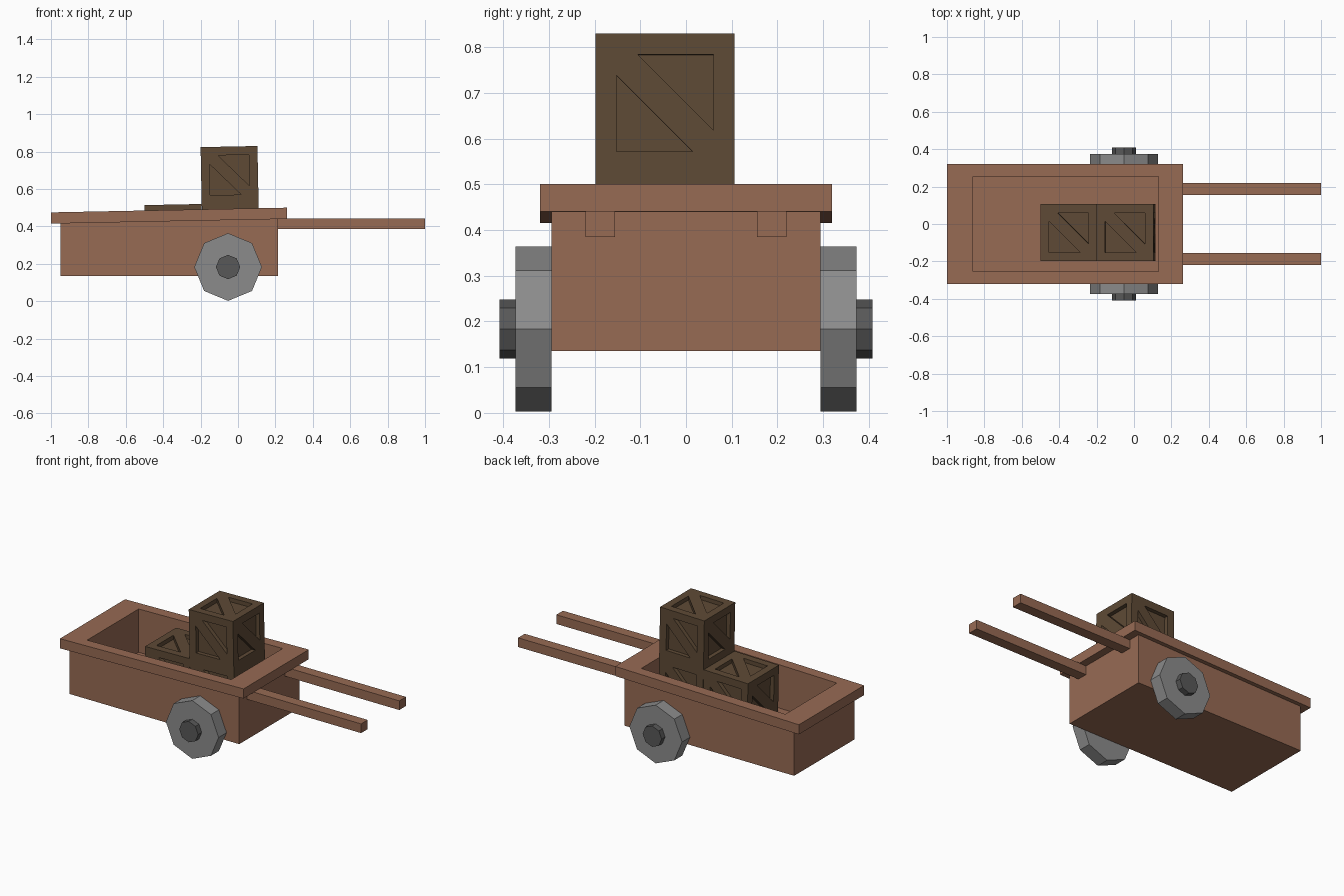
import bpy, bmesh, math
from mathutils import Matrix, Vector

cube = bpy.data.objects.get("Cube")
if cube:
    bpy.data.objects.remove(cube, do_unlink=True)


def material(name, rgb):
    mat = bpy.data.materials.new(name)
    mat.use_nodes = True
    color = (*rgb, 1)
    mat.diffuse_color = color
    mat.node_tree.nodes["Principled BSDF"].inputs["Base Color"].default_value = color
    return mat


cart_wood = material("cart_wood", (0.31, 0.145, 0.088))
crate_wood = material("crate_wood", (0.112, 0.068, 0.036))
wheel_grey = material("wheel_grey", (0.26, 0.26, 0.26))
hub_grey = material("hub_grey", (0.098, 0.098, 0.098))


def finish(name, bm, mat):
    bmesh.ops.remove_doubles(bm, verts=bm.verts, dist=1e-5)
    bmesh.ops.recalc_face_normals(bm, faces=bm.faces)
    mesh = bpy.data.meshes.new(name)
    bm.to_mesh(mesh)
    bm.free()
    mesh.materials.append(mat)
    obj = bpy.data.objects.new(name, mesh)
    bpy.context.collection.objects.link(obj)
    return obj


def box(name, x, y, z, mat):
    bm = bmesh.new()
    size = [b - a for a, b in (x, y, z)]
    mid = [(a + b) / 2 for a, b in (x, y, z)]
    bmesh.ops.create_cube(bm, size=1, matrix=Matrix.Translation(mid) @ Matrix.Diagonal((*size, 1)))
    return finish(name, bm, mat)


def disc(name, radius, x, z, y0, y1, mat):
    bm = bmesh.new()
    bmesh.ops.create_cone(
        bm, cap_ends=True, segments=8, radius1=radius, radius2=radius, depth=abs(y1 - y0),
        matrix=Matrix.Translation((x, (y0 + y1) / 2, z)) @ Matrix.Rotation(math.pi / 2, 4, "X"))
    return finish(name, bm, mat)


# Tray: rectangular rings from the underside, round the rim, down to the inner floor
SLOPE = 0.02
rings = [  # x min, x max, half width, height at x = 0, slope
    (-0.95, 0.215, 0.295, 0.135, 0),
    (-0.95, 0.215, 0.295, 0.435, SLOPE),
    (-1.0, 0.262, 0.32, 0.435, SLOPE),
    (-1.0, 0.262, 0.32, 0.495, SLOPE),
    (-0.86, 0.13, 0.253, 0.495, SLOPE),
    (-0.86, 0.13, 0.253, 0.226, SLOPE),
]
bm = bmesh.new()
loops = []
for x0, x1, w, z, s in rings:
    corners = ((x0, -w), (x1, -w), (x1, w), (x0, w))
    loops.append([bm.verts.new((x, y, z + s * x)) for x, y in corners])
for low, high in zip(loops, loops[1:]):
    for k in range(4):
        n = (k + 1) % 4
        bm.faces.new((low[k], low[n], high[n], high[k]))
bm.faces.new(loops[0])
bm.faces.new(loops[-1])
finish("cart_tray", bm, cart_wood)

# Handles, wheels and hubs on both sides
for side, s in (("left", 1), ("right", -1)):
    box(side + "_handle", (0.2, 1.0), sorted((0.155 * s, 0.22 * s)), (0.385, 0.442), cart_wood)
    disc(side + "_wheel", 0.181, -0.053, 0.183, 0.294 * s, 0.373 * s, wheel_grey)
    disc(side + "_hub", 0.065, -0.053, 0.183, 0.36 * s, 0.408 * s, hub_grey)


# Crate: six panels, each with two sunken triangles beside a diagonal brace
def crate(name, matrix, h=0.152, i=0.106, j=0.06, depth=0.025):
    points = dict(A=(-h, -h), B=(h, -h), C=(h, h), D=(-h, h),
                  a=(-i, -i), b=(j, -i), c=(-i, j), d=(i, i), e=(-j, i), f=(i, -j))
    front = Matrix.Rotation(math.pi / 2, 4, "X")
    turns = [Matrix.Rotation(k * math.pi / 2, 4, "Z") @ front for k in range(4)]
    turns += [Matrix.Identity(4), Matrix.Rotation(math.pi, 4, "X")]
    bm = bmesh.new()
    pockets = []
    for turn in turns:
        verts = {k: bm.verts.new(turn @ Vector((*p, h))) for k, p in points.items()}
        for outline in ("ABba", "AacD", "CDed", "BCdf", "DcbBfe"):
            bm.faces.new([verts[k] for k in outline])
        pockets += [bm.faces.new([verts[k] for k in outline]) for outline in ("abc", "def")]
    for face in bmesh.ops.extrude_discrete_faces(bm, faces=pockets)["faces"]:
        face.normal_update()
        bmesh.ops.translate(bm, verts=face.verts, vec=-depth * face.normal)
    obj = finish(name, bm, crate_wood)
    obj.matrix_world = matrix


# Crates lean with the sloping tray floor
lean = Matrix.Translation((-0.039, -0.046, 0.371)) @ Matrix.Rotation(-SLOPE, 4, "Y")
for name, offset in (("stack_bottom_crate", (0, 0, 0)),
                     ("stack_top_crate", (0, 0, 0.304)),
                     ("single_crate", (-0.306, 0, 0))):
    crate(name, lean @ Matrix.Translation(offset))
